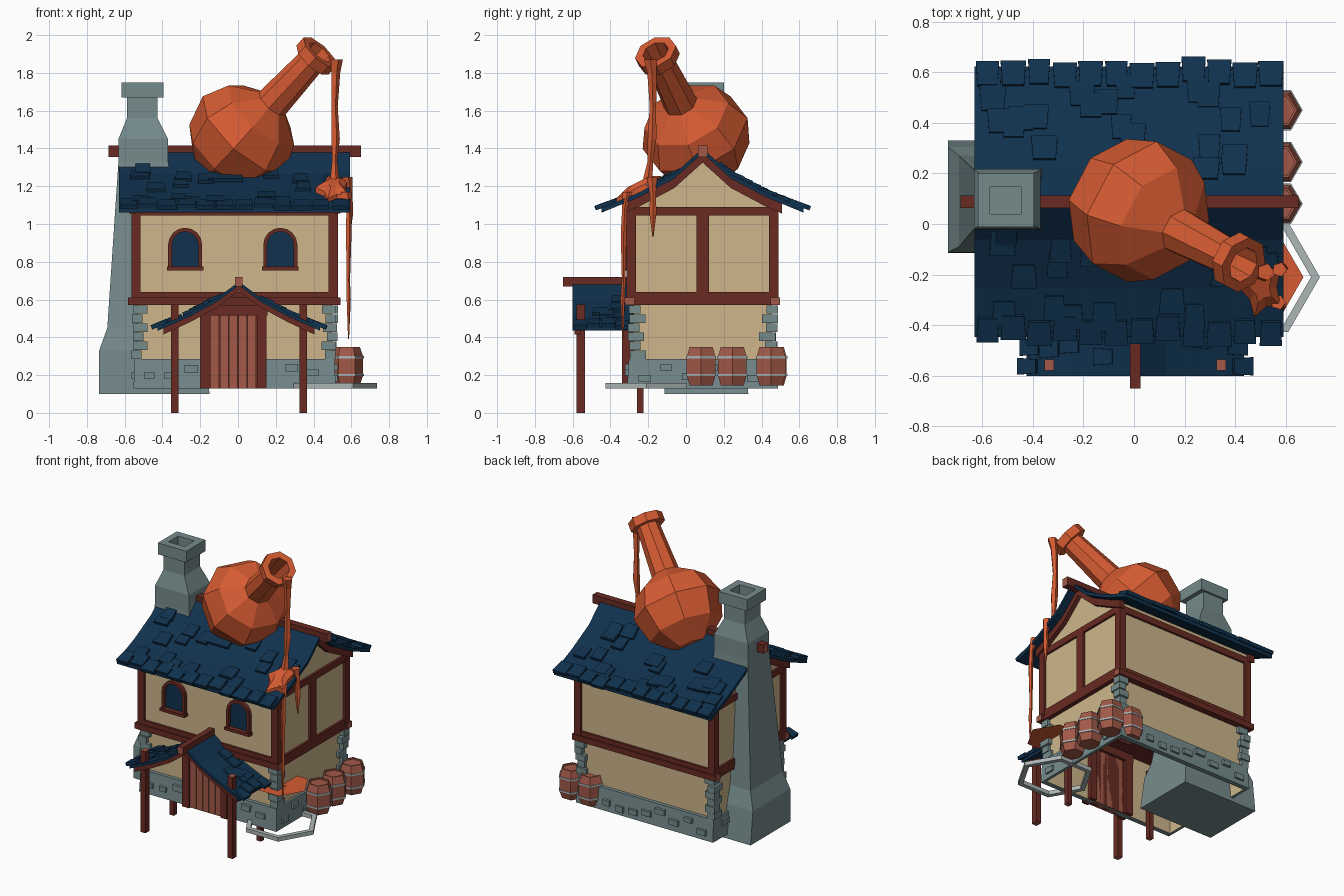
import bpy, bmesh, math, random
from mathutils import Vector, Matrix

if "Cube" in bpy.data.objects:
    bpy.data.objects.remove(bpy.data.objects["Cube"])

random.seed(4)

def material(name, c):
    m = bpy.data.materials.new(name)
    m.diffuse_color = (*c, 1)
    m.use_nodes = True
    m.node_tree.nodes["Principled BSDF"].inputs["Base Color"].default_value = m.diffuse_color
    return m

ORANGE = material("orange potion", (0.67, 0.105, 0.032))
NAVY = material("navy slate", (0.005, 0.031, 0.075))
PLASTER = material("tan plaster", (0.62, 0.47, 0.26))
TIMBER = material("dark red timber", (0.14, 0.023, 0.016))
WOOD = material("light red wood", (0.36, 0.10, 0.066))
STONE = material("grey stone", (0.18, 0.26, 0.265))
METAL = material("pale metal", (0.42, 0.47, 0.47))

def finish(name, bm, *mats):
    bmesh.ops.recalc_face_normals(bm, faces=bm.faces)
    me = bpy.data.meshes.new(name)
    bm.to_mesh(me)
    bm.free()
    for m in mats:
        me.materials.append(m)
    ob = bpy.data.objects.new(name, me)
    bpy.context.collection.objects.link(ob)
    return ob

def add_box(bm, lo, hi):
    lo, hi = Vector(lo), Vector(hi)
    m = Matrix.Translation((lo + hi) / 2) @ Matrix.Diagonal((*(hi - lo), 1))
    return bmesh.ops.create_cube(bm, size=1, matrix=m)["verts"]

def boxes(name, pairs, mat):
    bm = bmesh.new()
    for lo, hi in pairs:
        add_box(bm, lo, hi)
    return finish(name, bm, mat)

def beam(name, lo, hi, axis):
    """Timber whose sawn ends (along axis) are lighter."""
    bm = bmesh.new()
    add_box(bm, lo, hi)
    bm.normal_update()
    for f in bm.faces:
        f.material_index = int(abs(f.normal[axis]) > 0.9)
    return finish(name, bm, TIMBER, WOOD)

def loft(name, rings, mat, caps=(True, True)):
    bm = bmesh.new()
    vs = [[bm.verts.new(p) for p in r] for r in rings]
    n = len(vs[0])
    for a, b in zip(vs, vs[1:]):
        for i in range(n):
            bm.faces.new((a[i], a[(i + 1) % n], b[(i + 1) % n], b[i]))
    for ring, cap in ((vs[0], caps[0]), (vs[-1], caps[1])):
        if cap:
            bm.faces.new(ring)
    return finish(name, bm, mat)

def prism(name, pts, axis, a, b, mat):
    place = (lambda p, k: (k, p[0], p[1])) if axis == "x" else (lambda p, k: (p[0], k, p[1]))
    return loft(name, [[place(p, k) for p in pts] for k in (a, b)], mat)

def circle(c, r, n, z=0, turn=0):
    return [Vector((c[0] + r * math.cos(turn + i * math.tau / n),
                    c[1] + r * math.sin(turn + i * math.tau / n), z)) for i in range(n)]

def rect(z, x0, x1, y0, y1):
    return [(x0, y0, z), (x1, y0, z), (x1, y1, z), (x0, y1, z)]

# House centre and half sizes
CX, CY = -0.018, 0.088
def house_rect(z, hx, hy):
    return rect(z, CX - hx, CX + hx, CY - hy, CY + hy)
def house_box(name, hx, hy, z0, z1, mat, caps=(True, True)):
    return loft(name, [house_rect(z0, hx, hy), house_rect(z1, hx, hy)], mat, caps)

# Stone base and ground floor, open underneath
loft("stone_base", [house_rect(0.13, 0.515, 0.365), house_rect(0.13, 0.535, 0.40), house_rect(0.285, 0.53, 0.39),
                    house_rect(0.285, 0.515, 0.365)], STONE, (False, False))
house_box("ground_floor_wall", 0.515, 0.365, 0.13, 0.58, PLASTER, (False, False))

# Raised stones on the base
pairs = []
for s in (-1, 1):
    for i in range(9):
        w, h, z = random.uniform(.05, .075), random.uniform(.03, .045), random.uniform(.15, .23)
        x = CX - 0.48 + i * 0.107
        if not (s < 0 and -0.27 < x < 0.15):
            pairs.append(((x, CY + s * 0.40 - .012, z), (x + w, CY + s * 0.40 + .012, z + h)))
        if i < 6:
            y = CY - 0.34 + i * 0.115
            pairs.append(((CX + s * 0.534 - .012, y, z), (CX + s * 0.534 + .012, y + w, z + h)))
boxes("base_stones", pairs, STONE)

# Corner quoins
pairs = []
for sx in (-1, 1):
    for sy in (-1, 1):
        for i in range(6):
            wx, wy = ((.055, .085), (.075, .06))[i % 2]
            o = random.uniform(-.008, .008)
            x, y, z = CX + sx * (0.54 + o), CY + sy * (0.392 + o), 0.285 + i * 0.048
            x2, y2 = x - sx * wx, y - sy * wy
            pairs.append(((min(x, x2), min(y, y2), z), (max(x, x2), max(y, y2), z + 0.044)))
boxes("corner_quoins", pairs, STONE)

# Upper floor with timber frame
house_box("upper_floor_wall", 0.53, 0.385, 0.60, 1.08, PLASTER)
house_box("lower_frame", 0.545, 0.40, 0.57, 0.64, TIMBER)
house_box("upper_frame", 0.545, 0.40, 1.045, 1.09, TIMBER)
pairs = [((CX + s * .53 - .015, CY - .033, .62), (CX + s * .53 + .015, CY + .033, 1.06)) for s in (-1, 1)]
for sx in (-1, 1):
    for sy in (-1, 1):
        x, y = CX + sx * 0.522, CY + sy * 0.377
        pairs.append(((x - .025, y - .025, .6), (x + .025, y + .025, 1.06)))
boxes("frame_posts", pairs, TIMBER)
for s in (-1, 1):
    y = CY + s * 0.385
    beam("floor_beam", (CX - .565, y - .025, .57), (CX + .56, y + .025, .61), 0)

# Roof helpers: a concave gable profile as (distance from ridge, height)
MAIN = [(0, 1.40), (.15, 1.265), (.34, 1.165), (.535, 1.085)]
PORCH = [(0, .695), (.12, .605), (.26, .53), (.43, .455)]
def band(prof, c, drop, thick, limit=9):
    half = [(d, z - drop) for d, z in prof if d < limit]
    top = [(c - d, z) for d, z in reversed(half)] + [(c + d, z) for d, z in half[1:]]
    return top + [(p, z - thick) for p, z in reversed(top)]

def shingles(name, prof, along, c, u0, u1, count, size):
    bm = bmesh.new()
    def tile(u, d, side, w, l, t, tilt):
        for (d0, z0), (d1, z1) in zip(prof, prof[1:]):
            if d0 <= d <= d1:
                break
        z = z0 + (z1 - z0) * (d - d0) / (d1 - d0)
        a = math.atan2(z0 - z1, d1 - d0) - tilt
        pos, xa = Vector((u, c + side * d, z)), Vector((1, 0, 0))
        ya, na = Vector((0, side * math.cos(a), -math.sin(a))), Vector((0, side * math.sin(a), math.cos(a)))
        vs = bmesh.ops.create_cube(bm, size=1)["verts"]
        for v in vs:
            k = w * (0.85 if v.co.y < 0 else 1)
            p = pos + xa * v.co.x * k + ya * v.co.y * l + na * (v.co.z * t + t * 0.4)
            v.co = p if along == "x" else Vector((p.y, p.x, p.z))
    end = prof[-1][0]
    for side in (-1, 1):
        for _ in range(count):
            tile(random.uniform(u0 + size * .6, u1 - size * .6), random.uniform(.1, end - size * .7),
                 side, size * random.uniform(.8, 1.1), size, .018, 0.1)
        n = round((u1 - u0) / size)
        step = (u1 - u0) / n
        for i in range(n):   # ragged eave row
            tile(u0 + (i + .5) * step, end - size * .5 + random.uniform(0, .035), side,
                 step * random.uniform(.85, 1), size, .024, 0.04)
    finish(name, bm, NAVY)

# Main roof
prism("gable_wall", [(CY - .385, 1.08), (CY - .385, 1.12)] + [(CY + s * d, z - .02) for s, d, z in
      ((-1, .34, 1.165), (-1, .15, 1.265), (1, 0, 1.40), (1, .15, 1.265), (1, .34, 1.165))] +
      [(CY + .385, 1.12), (CY + .385, 1.08)], "x", CX - .53, CX + .53, PLASTER)
prism("main_roof", band(MAIN, CY, 0, .025), "x", CX - .612, CX + .61, NAVY)
for s in (-1, 1):
    prism("gable_board", band(MAIN[:3] + [(.42, 1.13)], CY, .02, .055), "x", CX + s * .525, CX + s * .56, TIMBER)
shingles("main_shingles", MAIN, "x", CY, CX - .612, CX + .61, 22, .1)
beam("ridge_beam", (-.685, CY - .025, 1.355), (.65, CY + .025, 1.415), 0)

# Porch
prism("porch_roof", band(PORCH, .005, 0, .02), "y", -.60, -.28, NAVY)
prism("porch_gable_board", band(PORCH[:3] + [(.40, .465)], .005, .015, .035), "y", -.59, -.555, TIMBER)
shingles("porch_shingles", PORCH, "y", .005, -.60, -.30, 7, .08)
beam("porch_ridge_beam", (-.015, -.65, .67), (.025, -.28, .72), 1)
for x in (-.335, .345):
    beam("porch_front_post", (x - .019, -.58, 0), (x + .019, -.535, .575), 2)
    beam("porch_back_post", (x - .017, -.26, 0), (x + .017, -.225, .5), 2)

# Door
boxes("door_frame", [((-.20, -.34, .13), (-.145, -.25, .54)), ((.10, -.34, .13), (.15, -.25, .54)),
                     ((-.205, -.345, .515), (.155, -.25, .57))], TIMBER)
boxes("door_planks", [((-.145 + i * .049, -.325, .13), (-.1 + i * .049, -.27, .52)) for i in range(5)], WOOD)
boxes("door_gaps", [((-.145, -.317, .13), (.10, -.27, .52))], TIMBER)

# Arched windows
WALL = CY - .385
for x in (-.28, .224):
    def arch(r):
        return [(x - r, .77)] + [(x + r * math.cos(a), .89 + r * math.sin(a)) for a in
                [math.pi * (1 - i / 8) for i in range(9)]] + [(x + r, .77)]
    prism("window_pane", arch(.078), "y", WALL - .006, WALL + .002, NAVY)
    prism("window_frame", arch(.09) + arch(.07)[::-1], "y", WALL - .028, WALL + .01, TIMBER)
    boxes("window_sill", [((x - .097, WALL - .04, .755), (x + .097, WALL + .01, .775))], TIMBER)

# Chimney with hollow top
loft("chimney", [rect(*r) for r in (
    (.10, -.735, -.15, -.115, .33), (.33, -.735, -.18, -.112, .305), (.45, -.692, -.22, -.09, .27),
    (1.33, -.633, -.37, -.02, .215), (1.45, -.633, -.37, -.02, .215), (1.56, -.588, -.425, .01, .185),
    (1.67, -.588, -.425, .01, .185), (1.67, -.617, -.395, -.012, .20), (1.75, -.617, -.395, -.012, .20),
    (1.75, -.57, -.445, .04, .147), (1.62, -.57, -.445, .04, .147))], STONE)

# Giant flask: eight-sided lathe along a tilted axis
AXIS = Vector((.64, -.335, .69)).normalized()
ROT = AXIS.to_track_quat("Z", "Y").to_matrix()
HUB = Vector((.02, .055, 1.465))
PROFILE = [(-.27, .11), (-.15, .245), (.02, .295), (.16, .235), (.25, .092), (.585, .075), (.585, .115),
           (.645, .115), (.645, .072), (.42, .06)]
loft("flask", [[HUB + ROT @ p for p in circle((0, 0), r, 8, t, math.pi / 8)] for t, r in PROFILE], ORANGE)

# Pouring potion and drips: (x, y, z, radius)
def drip(name, path):
    loft(name, [circle((x, y), r, 5, z) for x, y, z, r in path], ORANGE)
drip("pour", [(.52, -.19, 1.87, .035), (.515, -.18, 1.80, .026), (.51, -.175, 1.62, .018),
              (.515, -.18, 1.45, .024), (.51, -.19, 1.33, .015), (.51, -.21, 1.17, .035)])
drip("long_drip", [(.57, -.31, 1.17, .03), (.585, -.325, 1.08, .014), (.585, -.33, .95, .016),
                   (.583, -.33, .70, .01), (.585, -.335, .60, .012), (.585, -.335, .39, .003)])
drip("short_drip", [(.575, -.18, 1.25, .03), (.59, -.175, 1.15, .016), (.59, -.175, 1.06, .02), (.59, -.175, .93, .003)])
def star(k, lift):
    pts = []
    for i in range(10):
        r = (.125 if i % 2 else .08) * k
        a = i * math.tau / 10
        pts.append((.505 + .75 * r * math.cos(a), -.25 + r * math.sin(a), 1.17 + .5 * r * math.sin(a) + lift))
    return pts
loft("roof_splash", [star(1, -.01), star(1, .025), star(.5, .055)], ORANGE)

# Potion pool (flat sheet) and basin ring
POOL = (.485, -.21)
loft("potion_pool", [circle(POOL, .185, 6, .42), circle(POOL, .05, 6, .42)], ORANGE, (False, True))
loft("basin_ring", [circle(POOL, r, 6, z) for r, z in
     ((.215, .13), (.25, .13), (.25, .158), (.215, .158), (.215, .13))], METAL, (False, False))

# Barrels
for x, y in ((.575, .08), (.575, .245), (.575, .45), (.42, .457)):
    loft("barrel", [circle((x, y), r, 6, z) for z, r in
         ((.145, .07), (.20, .088), (.295, .088), (.35, .07), (.35, .06), (.34, .06))], WOOD)
    for z in (.195, .288):
        loft("barrel_hoop", [circle((x, y), r, 6, h) for r, h in
             ((.08, z), (.092, z), (.092, z + .012), (.08, z + .012))], METAL)
